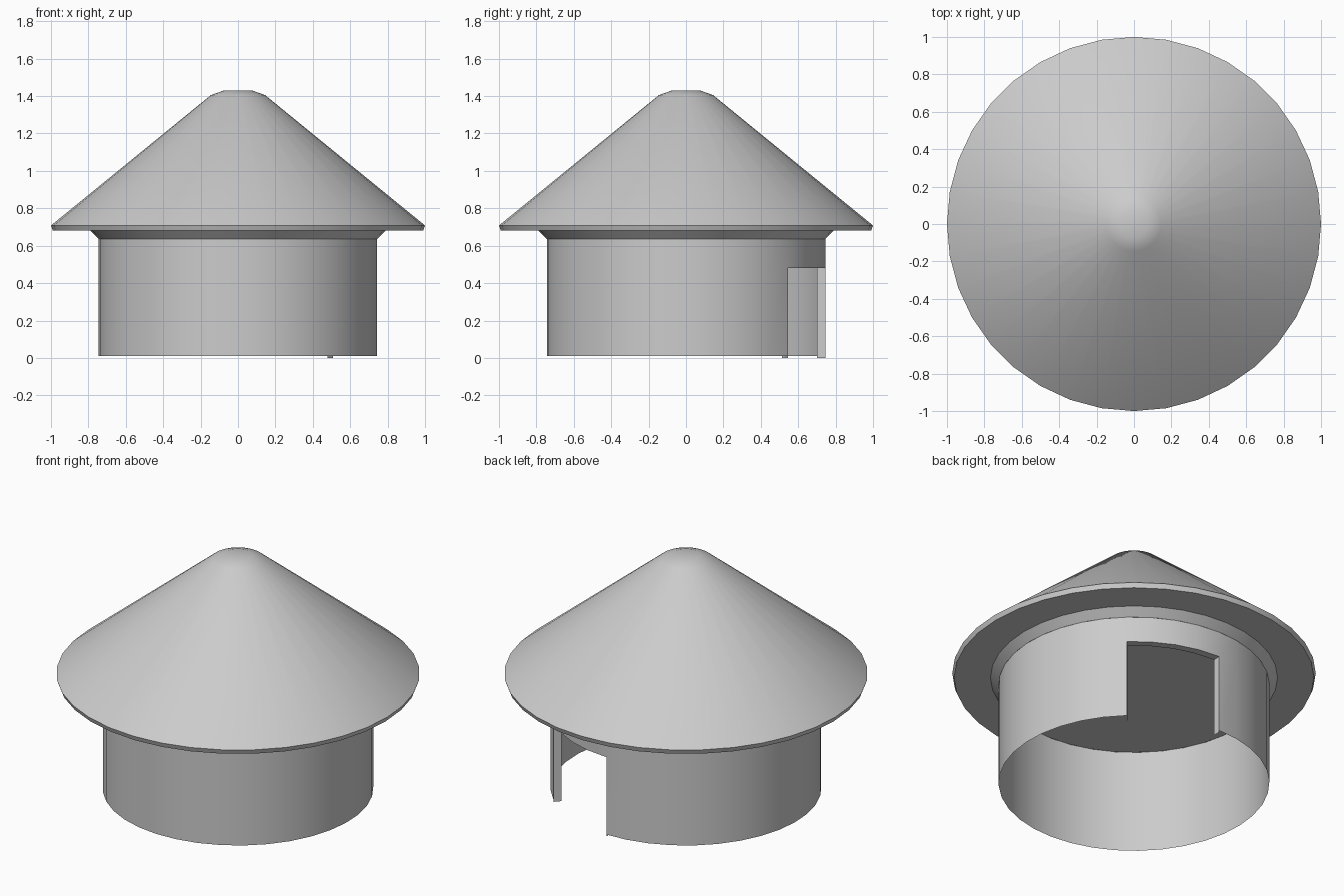
import bpy, bmesh
from math import cos, sin, radians

if "Cube" in bpy.data.objects:
    bpy.data.objects.remove(bpy.data.objects["Cube"])

SEGMENTS = 36
R_WALL, R_JAMB = 0.745, 0.70
Z_BOTTOM, Z_DOOR, Z_TOP = 0.01, 0.48, 0.635
DOOR_START, DOOR_END, DOOR_STEPS = 47, 89, 4


def finish(name, bm, angle=35, normals=True):
    """Turn a bmesh into a named, smooth shaded object."""
    bmesh.ops.remove_doubles(bm, verts=bm.verts, dist=0.0005)
    if normals:
        bmesh.ops.recalc_face_normals(bm, faces=bm.faces)
    mesh = bpy.data.meshes.new(name)
    bm.to_mesh(mesh)
    bm.free()
    obj = bpy.data.objects.new(name, mesh)
    bpy.context.collection.objects.link(obj)
    bpy.ops.object.select_all(action='DESELECT')
    obj.select_set(True)
    bpy.context.view_layer.objects.active = obj
    bpy.ops.object.shade_smooth_by_angle(angle=radians(angle))
    return obj


def polar(r, deg, z):
    return (r * cos(radians(deg)), r * sin(radians(deg)), z)


def quad(bm, *points):
    bm.faces.new([bm.verts.new(p) for p in points])


# Roof: blunt cone with a thin rim, flared collar and flat ceiling
profile = [(0, 1.43), (0.075, 1.43), (0.145, 1.405), (1.0, 0.708), (0.99, 0.68),
           (0.79, 0.68), (R_WALL, Z_TOP), (0, Z_TOP)]
bm = bmesh.new()
pts = [bm.verts.new((r, 0, z)) for r, z in profile]
edges = [bm.edges.new(pair) for pair in zip(pts, pts[1:])]
bmesh.ops.spin(bm, geom=pts + edges, cent=(0, 0, 0), axis=(0, 0, 1),
               angle=radians(360), steps=SEGMENTS)
finish("roof", bm)

# Wall: thin open cylinder, with a doorway on the back right
door = [DOOR_START + (DOOR_END - DOOR_START) * i / DOOR_STEPS for i in range(DOOR_STEPS + 1)]
rest = SEGMENTS - DOOR_STEPS
sweep = 360 - (DOOR_END - DOOR_START)
around = [DOOR_END + sweep * i / rest for i in range(rest + 1)]
bm = bmesh.new()
for a, b in zip(around, around[1:]):
    for low, high in ((Z_BOTTOM, Z_DOOR), (Z_DOOR, Z_TOP)):
        quad(bm, polar(R_WALL, a, low), polar(R_WALL, b, low),
             polar(R_WALL, b, high), polar(R_WALL, a, high))
for a, b in zip(door, door[1:]):
    quad(bm, polar(R_WALL, a, Z_DOOR), polar(R_WALL, b, Z_DOOR),
         polar(R_WALL, b, Z_TOP), polar(R_WALL, a, Z_TOP))
finish("wall", bm)

# Door reveal: lintel and two jambs turned inward
bm = bmesh.new()
for a, b in zip(door, door[1:]):
    quad(bm, polar(R_WALL, a, Z_DOOR), polar(R_JAMB, a, Z_DOOR),
         polar(R_JAMB, b, Z_DOOR), polar(R_WALL, b, Z_DOOR))
for a in (DOOR_START, DOOR_END):
    quad(bm, polar(R_WALL, a, 0), polar(R_JAMB, a, 0),
         polar(R_JAMB, a, Z_DOOR), polar(R_WALL, a, Z_DOOR))
finish("door_reveal", bm)
